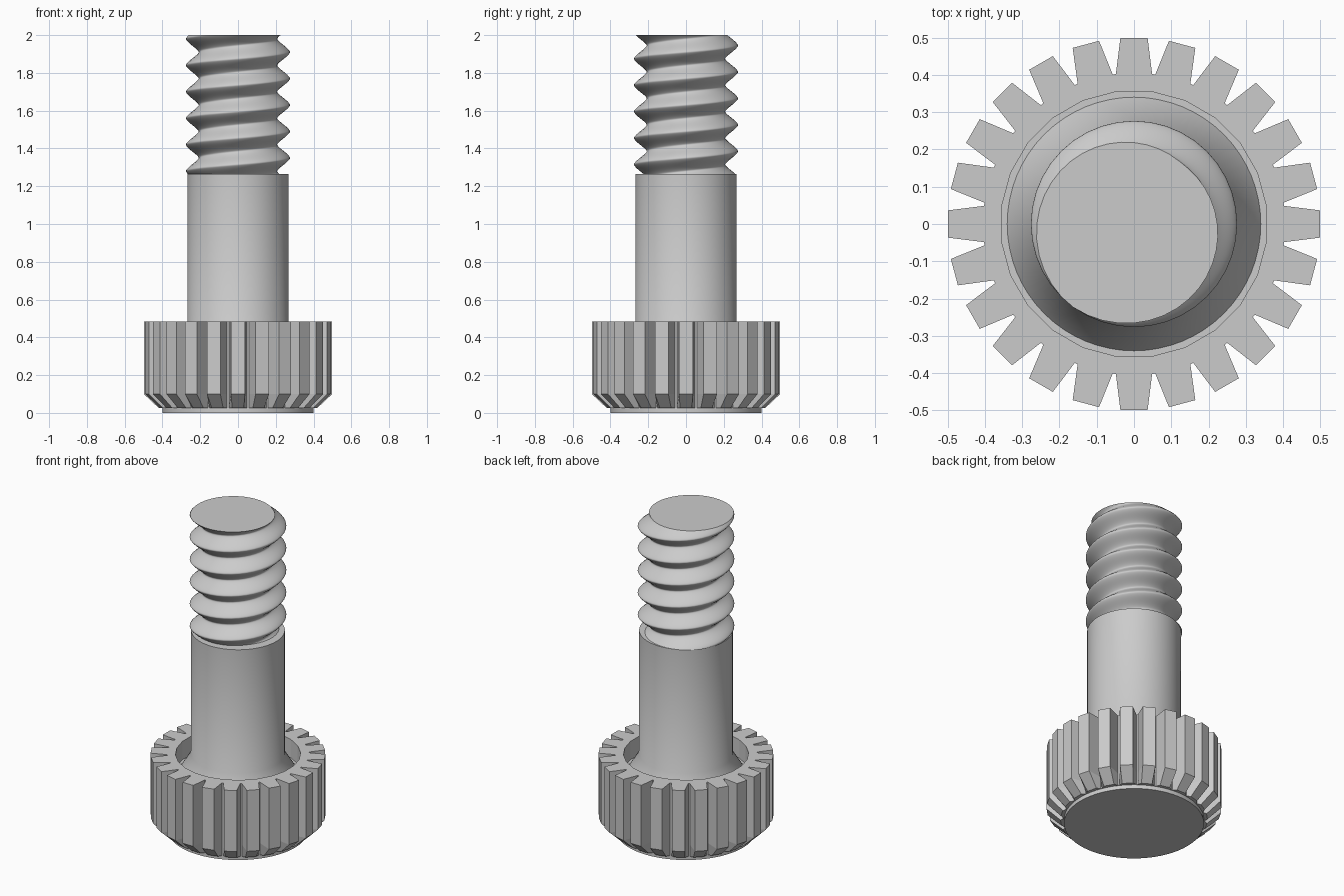
import bpy, bmesh, math
from math import cos, sin, pi, tau, radians

if "Cube" in bpy.data.objects:
    bpy.data.objects.remove(bpy.data.objects["Cube"], do_unlink=True)

steel = bpy.data.materials.new("grey steel")
steel.use_nodes = True
GREY = (0.6, 0.6, 0.6, 1)
steel.diffuse_color = GREY
steel.node_tree.nodes["Principled BSDF"].inputs["Base Color"].default_value = GREY


def finish(name, bm, smooth=True):
    bmesh.ops.recalc_face_normals(bm, faces=bm.faces)
    mesh = bpy.data.meshes.new(name)
    bm.to_mesh(mesh)
    bm.free()
    mesh.materials.append(steel)
    obj = bpy.data.objects.new(name, mesh)
    bpy.context.collection.objects.link(obj)
    if smooth:
        bpy.ops.object.select_all(action="DESELECT")
        obj.select_set(True)
        bpy.context.view_layer.objects.active = obj
        bpy.ops.object.shade_smooth_by_angle(angle=radians(35))
    return obj


def ring(bm, polar, z):
    return [bm.verts.new((r * cos(a), r * sin(a), z)) for r, a in polar]


def bridge(bm, low, high):
    n = len(low)
    for i in range(n):
        j = (i + 1) % n
        bm.faces.new((low[i], low[j], high[j], high[i]))


def lathe(name, profile, sides=64):
    """Closed round solid from (radius, height) pairs."""
    bm = bmesh.new()
    rings = [ring(bm, [(r, tau * i / sides) for i in range(sides)], z)
             for r, z in profile]
    for low, high in zip(rings, rings[1:]):
        bridge(bm, low, high)
    bm.faces.new(rings[0])
    bm.faces.new(rings[-1])
    return finish(name, bm)


# Knurled head: toothed outline, chamfered below, recessed on top
TEETH = 24
STEP = tau / TEETH
ROOT_R, TIP_R = 0.405, 0.5
HEAD_TOP, FLOOR, FOOT = 0.485, 0.37, 0.025


def outline(tip):
    points = []
    for k in range(TEETH):
        for r, a in ((ROOT_R, -6.9), (tip, -4.2), (tip, 4.2), (ROOT_R, 6.9)):
            points.append((r, k * STEP + radians(a)))
    return points


bm = bmesh.new()
bottom = ring(bm, outline(0.42), FOOT)
chamfer = ring(bm, outline(TIP_R), 0.1)
top = ring(bm, outline(TIP_R), HEAD_TOP)
bridge(bm, bottom, chamfer)
bridge(bm, chamfer, top)
bm.faces.new(bottom)
hole = [(0.358, (k + 0.5) * STEP) for k in range(TEETH)]
rim = ring(bm, hole, HEAD_TOP)
floor = ring(bm, hole, FLOOR)
for k in range(TEETH):
    tooth = top[4 * k:4 * k + 4]
    bm.faces.new([rim[k - 1]] + tooth + [rim[k]])
    bm.faces.new((rim[k], tooth[3], top[(4 * k + 4) % len(top)]))
bridge(bm, floor, rim)
bm.faces.new(floor)
finish("knurled_head", bm, smooth=False)

# Foot disc, sloped collar in the recess and plain shank
SHANK_R, SHANK_TOP = 0.268, 1.265
lathe("foot_disc", [(0.4, 0), (0.4, FOOT)])
lathe("shank", [(0.34, FLOOR), (SHANK_R, HEAD_TOP), (SHANK_R, SHANK_TOP)])

# Helical thread, cut flat at the tip
PITCH, SIDES, TIP_Z = 0.14, 40, 2.0
CREST, VALLEY, CREST_Z = 0.277, 0.207, 1.91


def thread_radius(angle, z):
    phase = (z - CREST_Z) / PITCH - angle / tau
    t = 2 * abs(phase - round(phase))
    shape = 0.5 * (1 - t) + 0.25 * (1 + cos(pi * t))
    return VALLEY + (CREST - VALLEY) * shape


bm = bmesh.new()
rows = round((TIP_Z - SHANK_TOP) / PITCH * SIDES)
angles = [tau * i / SIDES for i in range(SIDES)]
rings = []
for row in range(rows + 1):
    z = SHANK_TOP + (TIP_Z - SHANK_TOP) * row / rows
    rings.append(ring(bm, [(thread_radius(a, z), a) for a in angles], z))
for low, high in zip(rings, rings[1:]):
    bridge(bm, low, high)
bm.faces.new(rings[0])
bm.faces.new(rings[-1])
finish("thread", bm)
